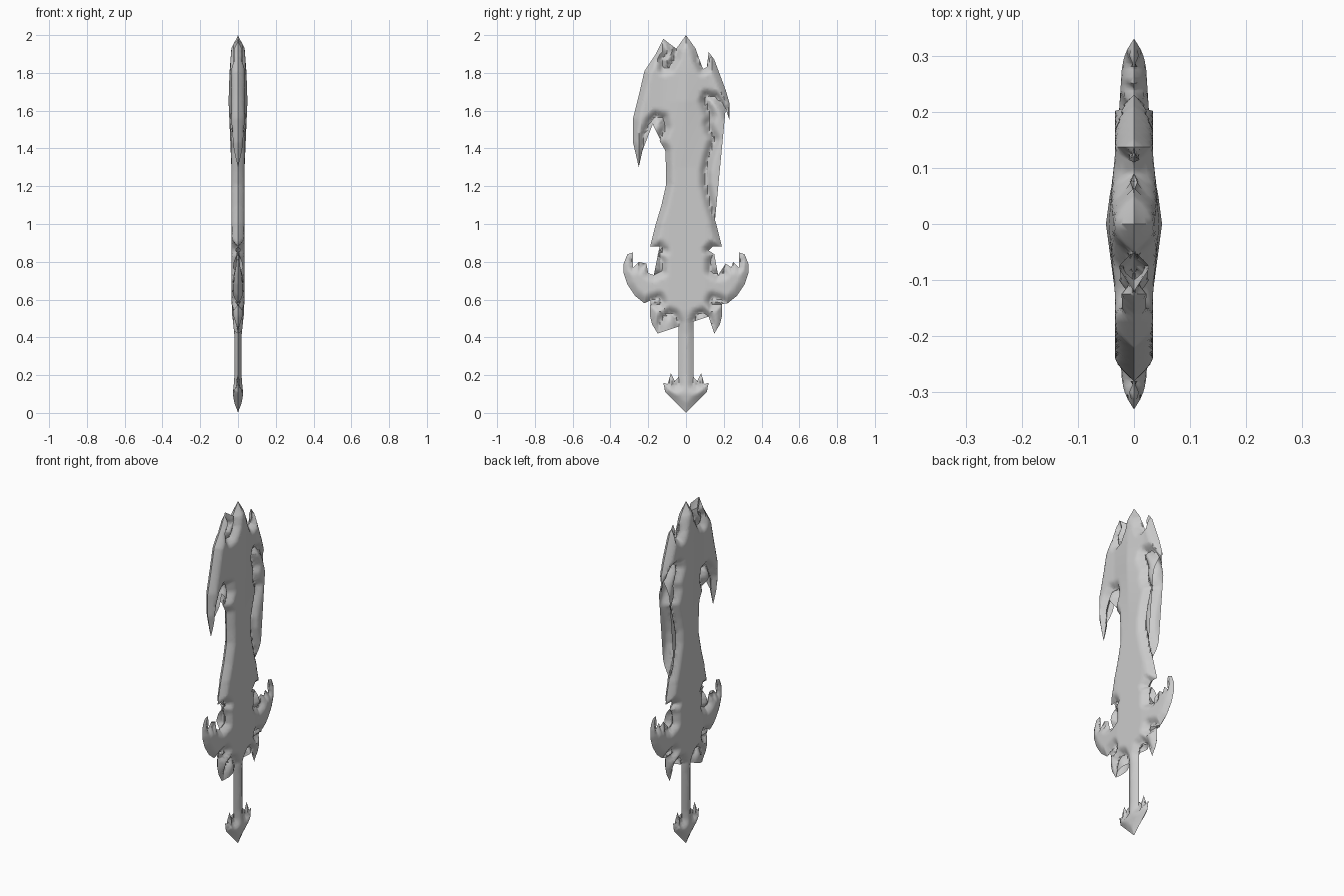
import bpy
import bmesh
from mathutils import Vector

cube = bpy.data.objects.get("Cube")
if cube:
    bpy.data.objects.remove(cube)

# One plain metal colour
metal = bpy.data.materials.new("grey metal")
metal.use_nodes = True
colour = (0.6, 0.6, 0.6, 1)
metal.diffuse_color = colour
metal.node_tree.nodes["Principled BSDF"].inputs["Base Color"].default_value = colour

# Edge profiles as (y, z) in hundredths, each running upwards
pommel_edge = [(0, 0), (11, 11), (12, 16), (9, 15), (8, 21), (6, 17), (6, 14),
               (4, 15), (4, 19)]
grip_edge = [(4, 19), (4, 48)]
guard_edge = [(4, 48), (6, 52), (9, 53), (12, 51), (14, 47), (15, 42), (18, 47),
              (19, 51), (19, 57), (14, 57), (13, 59), (14, 61), (18, 60), (22, 58),
              (27, 62), (31, 68), (33, 74), (33, 79), (31, 84), (28, 85), (29, 81),
              (28, 77), (25, 80), (24, 77), (21, 79), (20, 74), (17, 73), (13, 75),
              (13, 80), (14, 83), (15, 84), (12, 86), (14, 88)]
blade_base = [(14, 88), (19, 88), (16, 100), (13, 110), (10.5, 121), (10.5, 128)]
blade_back = [(12, 135), (15, 145), (13, 149), (12, 153), (13, 157), (11, 162),
              (10, 165), (11, 168), (16, 167), (19, 164), (21, 161), (23, 155),
              (23, 164), (21, 171), (18, 179), (15, 187), (12, 191), (12.5, 187),
              (11, 183), (9, 182), (7, 186), (6, 190), (5, 193), (0, 200)]
blade_front = [(-11, 139), (-14, 144), (-11, 151), (-12, 156), (-16, 157), (-19, 154),
               (-22, 147), (-23, 139), (-25, 130), (-28, 143), (-28, 156), (-25, 168),
               (-22, 181), (-16, 190), (-12, 198), (-10, 191), (-13, 187), (-12, 182),
               (-9, 183), (-6, 188), (-5, 193), (0, 200)]


def flip(points):
    return [(-y, z) for y, z in points]


def scaled(points):
    return [Vector((0, y / 100, z / 100)) for y, z in points]


# Each part has a right chain and a left chain, open where it joins its neighbour
parts = {}
for name, edge in (("pommel", pommel_edge), ("grip", grip_edge), ("guard", guard_edge)):
    parts[name] = (scaled(edge), scaled(flip(edge)))
parts["blade"] = (scaled(blade_base + blade_back), scaled(flip(blade_base) + blade_front))

segments = []
for chains in parts.values():
    for chain in chains:
        segments += list(zip(chain, chain[1:]))


def edge_distance(p):
    """Distance from p to the nearest sharp edge of the whole sword."""
    best = 1.0
    for a, b in segments:
        d = b - a
        t = max(0.0, min(1.0, (p - a).dot(d) / d.length_squared))
        best = min(best, (p - a - d * t).length)
    return best


# Half thickness along the spine, as (height, half thickness)
spine = [(0, .012), (.1, .027), (.2, .019), (.42, .02), (.54, .033), (1.3, .035),
         (1.65, .05), (1.8, .045), (1.93, .035), (2, .02)]


def half_thickness(p):
    y = abs(p.y)
    thick = spine[-1][1]
    for (z0, t0), (z1, t1) in zip(spine, spine[1:]):
        if z0 <= p.z <= z1:
            thick = t0 + (t1 - t0) * (p.z - z0) / (z1 - z0)
            break
    if thick > .034:
        thick = .034 + (thick - .034) * max(0, 1 - y / .12)
    if p.z < 1:
        thick *= 1 - .4 * max(0, min(1, (y - .1) / .2))
    ease = min(1, edge_distance(p) / .045)
    return thick * ease * (1.5 - .5 * ease * ease)


def make_part(name, right, left, step=.0125):
    bm = bmesh.new()
    outline = right + left[::-1]
    loop = [p for i, p in enumerate(outline) if (p - outline[i - 1]).length > 1e-6]
    bm.faces.new([bm.verts.new(p) for p in loop])
    bmesh.ops.triangulate(bm, faces=bm.faces[:])
    # Slice the flat shape into a fine grid
    for axis in (Vector((0, 1, 0)), Vector((0, 0, 1))):
        spots = [p.dot(axis) for p in loop]
        for i in range(int(min(spots) / step) - 1, int(max(spots) / step) + 2):
            bmesh.ops.bisect_plane(bm, geom=bm.verts[:] + bm.edges[:] + bm.faces[:],
                                   plane_co=axis * (i * step), plane_no=axis, dist=1e-5)
    bmesh.ops.triangulate(bm, faces=bm.faces[:])
    bm.normal_update()
    for f in bm.faces:
        if f.normal.x < 0:
            f.normal_flip()
    # Raise one side from its sharp edge, then mirror it
    for v in bm.verts:
        v.co.x = half_thickness(v.co)
    bmesh.ops.mirror(bm, geom=bm.verts[:] + bm.edges[:] + bm.faces[:],
                     axis='X', merge_dist=1e-4)
    bmesh.ops.recalc_face_normals(bm, faces=bm.faces[:])
    mesh = bpy.data.meshes.new(name)
    bm.to_mesh(mesh)
    bm.free()
    mesh.materials.append(metal)
    obj = bpy.data.objects.new(name, mesh)
    bpy.context.collection.objects.link(obj)
    bpy.ops.object.select_all(action='DESELECT')
    obj.select_set(True)
    bpy.context.view_layer.objects.active = obj
    bpy.ops.object.shade_smooth_by_angle(angle=.9)


for part_name, (right_chain, left_chain) in parts.items():
    make_part(part_name, right_chain, left_chain)
